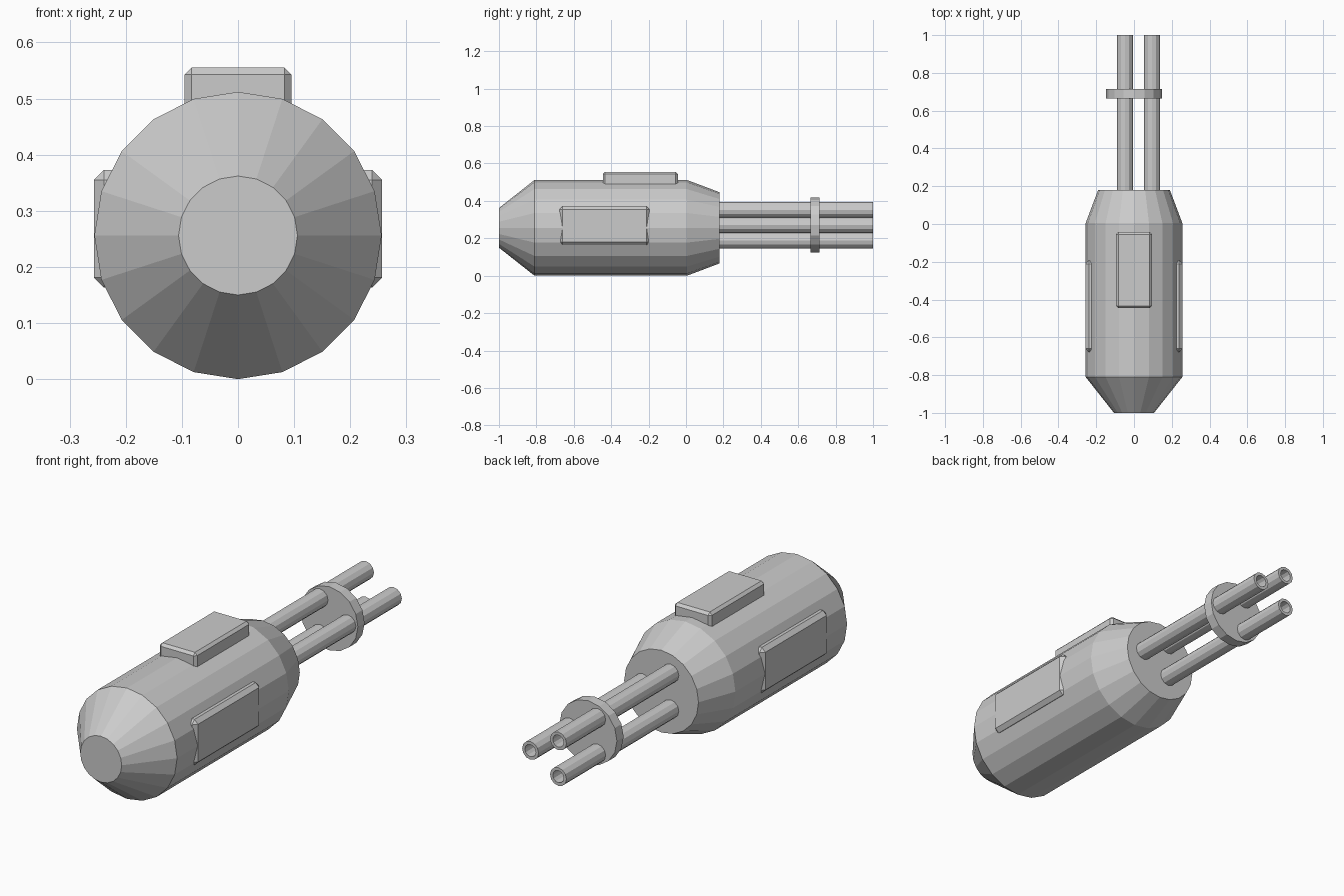
import bpy, bmesh, math
from mathutils import Matrix, Vector

if "Cube" in bpy.data.objects:
    bpy.data.objects.remove(bpy.data.objects["Cube"])

grey = bpy.data.materials.new("plain_grey")
grey.diffuse_color = (0.6, 0.6, 0.6, 1)
grey.use_nodes = True
grey.node_tree.nodes["Principled BSDF"].inputs["Base Color"].default_value = grey.diffuse_color


def finish(name, bm):
    bmesh.ops.recalc_face_normals(bm, faces=bm.faces)
    me = bpy.data.meshes.new(name)
    bm.to_mesh(me)
    bm.free()
    me.materials.append(grey)
    ob = bpy.data.objects.new(name, me)
    bpy.context.collection.objects.link(ob)
    return ob


def lathe(name, profile, sides, x=0.0, z=0.0):
    """Spin (y, radius) points round an axis along y, capped at both ends."""
    bm = bmesh.new()
    rings = []
    for y, r in profile:
        angles = [2 * math.pi * i / sides for i in range(sides)]
        rings.append([bm.verts.new((x + r * math.sin(a), y, z + r * math.cos(a))) for a in angles])
    for a, b in zip(rings, rings[1:]):
        for i in range(sides):
            j = (i + 1) % sides
            bm.faces.new((a[i], a[j], b[j], b[i]))
    bm.faces.new(rings[0])
    bm.faces.new(rings[-1])
    return finish(name, bm)


def bevelled_box(name, lo, hi, bevel):
    bm = bmesh.new()
    lo, hi = Vector(lo), Vector(hi)
    bmesh.ops.create_cube(bm, size=1, matrix=Matrix.Translation((lo + hi) / 2) @ Matrix.Diagonal((*(hi - lo), 1)))
    bmesh.ops.bevel(bm, geom=bm.edges[:], offset=bevel, segments=1, affect='EDGES')
    return finish(name, bm)


# Main housing with tapered ends
lathe("housing", [(-1, 0.106), (-0.81, 0.256), (0.005, 0.256), (0.18, 0.19)], 20, z=0.256)

# Raised plates on the top and both sides
bevelled_box("top_plate", (-0.095, -0.445, 0.465), (0.095, -0.043, 0.555), 0.012)
for side, name in ((1, "right_plate"), (-1, "left_plate")):
    xs = sorted((side * 0.14, side * 0.257))
    bevelled_box(name, (xs[0], -0.677, 0.163), (xs[1], -0.194, 0.373), 0.018)

# Three hollow barrels and the disc that holds them
barrel_z = 0.27
for i in range(3):
    a = 2 * math.pi * i / 3
    lathe(f"barrel_{i + 1}",
          [(0.1, 0.042), (1, 0.042), (1, 0.028), (0.88, 0.028)], 12,
          x=0.095 * math.cos(a), z=barrel_z + 0.095 * math.sin(a))
lathe("barrel_clamp", [(0.665, 0.147), (0.714, 0.147)], 16, z=barrel_z)
